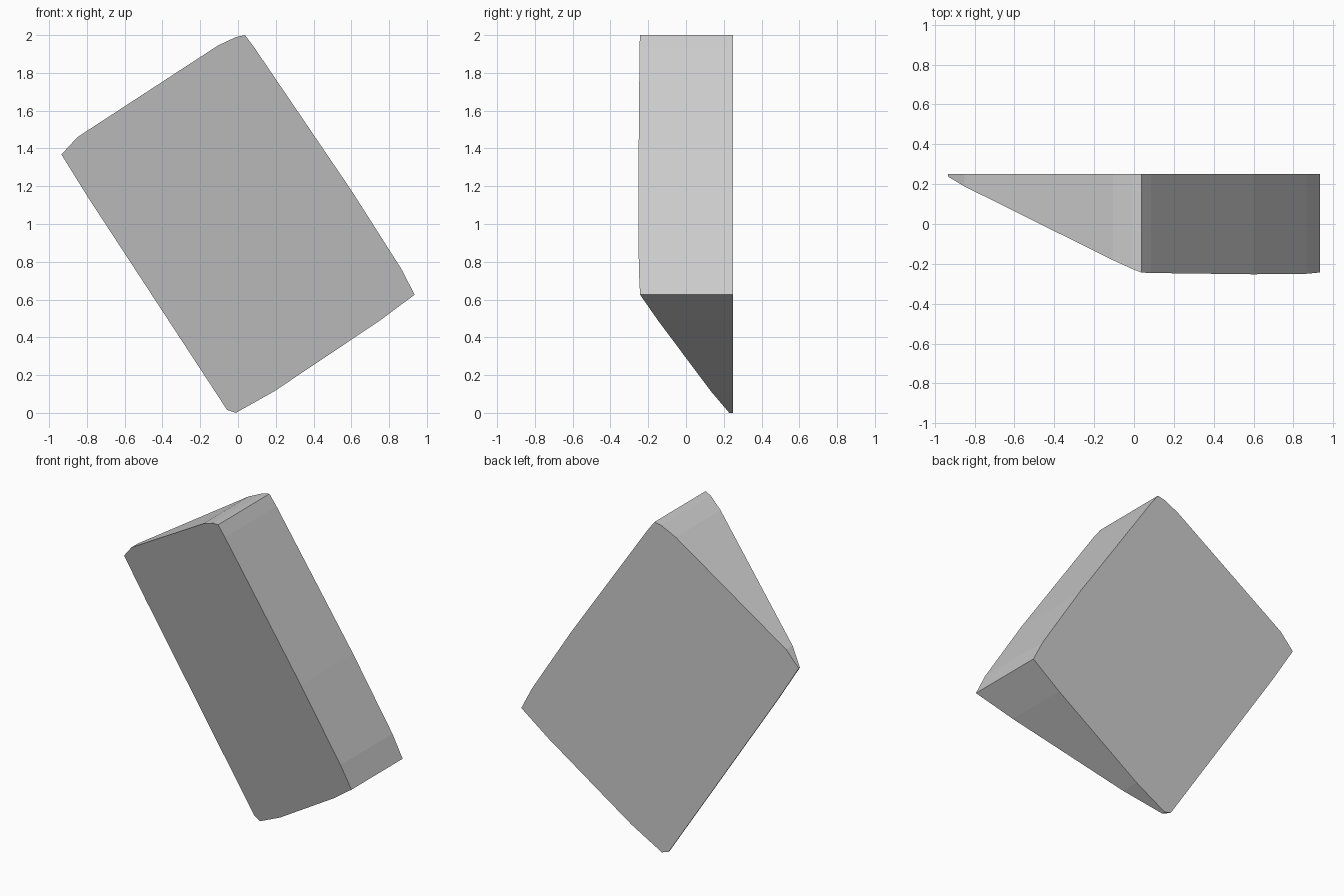
import bpy, bmesh

if "Cube" in bpy.data.objects:
    bpy.data.objects.remove(bpy.data.objects["Cube"])

# Outline of the tilted block seen from the front (x, z)
outline = [(-0.935, 1.368), (-0.79, 1.135), (-0.058, 0.016), (-0.012, 0.0),
           (0.19, 0.113), (0.75, 0.488), (0.935, 0.626), (0.866, 0.76),
           (0.6, 1.178), (0.085, 1.936), (0.037, 2.0), (-0.01, 1.99),
           (-0.106, 1.945), (-0.85, 1.46)]
BACK = 0.25


def slope_y(x, z):
    """Slanted front plane: full depth on the right edge, thin on the left."""
    u = 0.837 * x + 0.548 * z
    return 0.225 - 0.416 * u


# Wedge body: flat back, sloping front, straight rim
bm = bmesh.new()
front = [bm.verts.new((x, slope_y(x, z), z)) for x, z in outline]
back = [bm.verts.new((x, BACK, z)) for x, z in outline]
bm.faces.new(front)
bm.faces.new(back[::-1])
for i in range(len(outline)):
    j = (i + 1) % len(outline)
    bm.faces.new((front[j], front[i], back[i], back[j]))
bmesh.ops.recalc_face_normals(bm, faces=bm.faces)

mesh = bpy.data.meshes.new("wedge_block")
bm.to_mesh(mesh)
bm.free()
bpy.context.collection.objects.link(bpy.data.objects.new("wedge_block", mesh))
